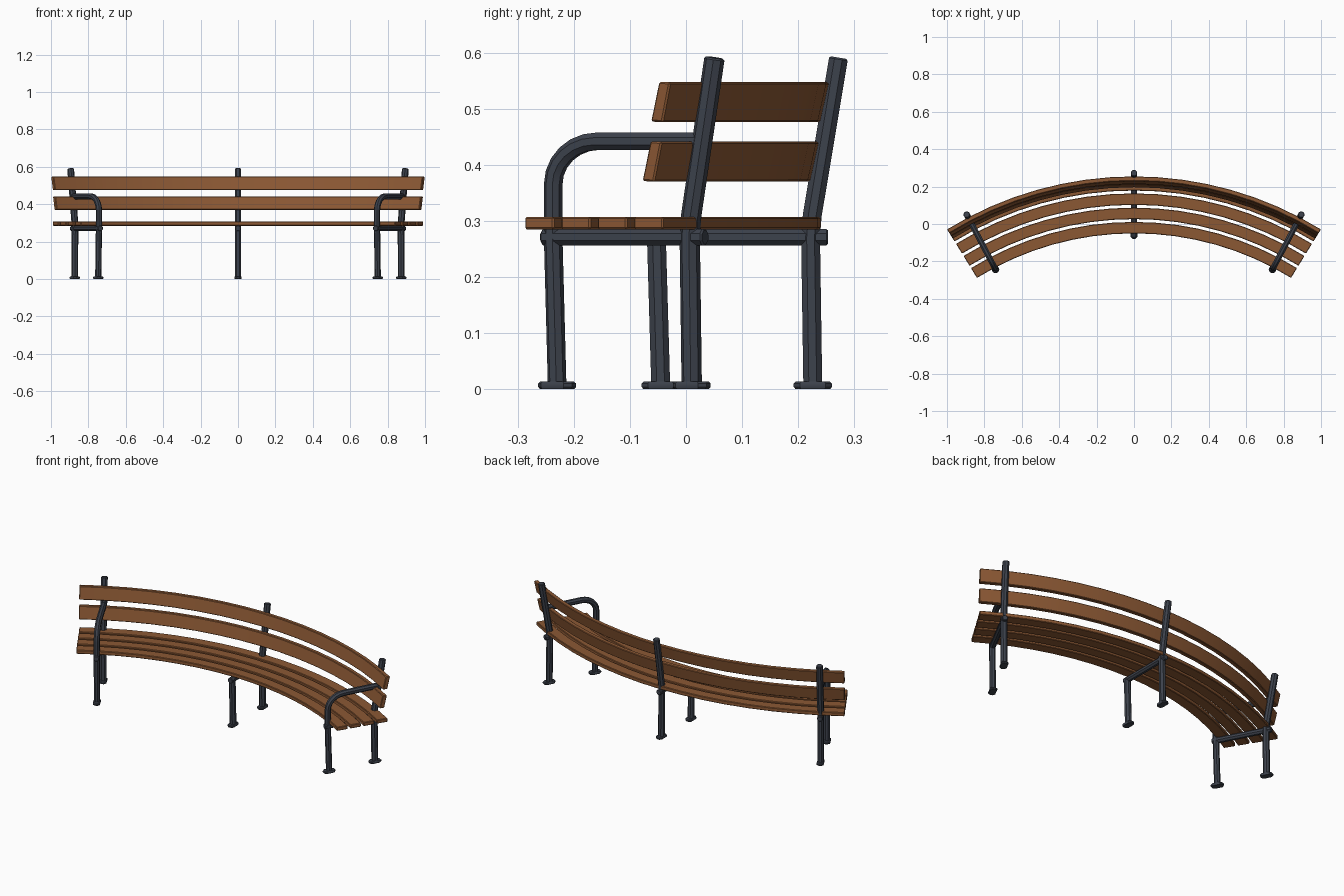
import bpy, bmesh, math
from mathutils import Vector

if "Cube" in bpy.data.objects:
    bpy.data.objects.remove(bpy.data.objects["Cube"])

CENTRE_Y = -1.65                      # centre of the bench's arc
HALF_ARC = math.radians(31.65)        # half sweep of the slats
FRAME_ANGLE = math.radians(27.75)     # angle of the two end frames
TUBE = 0.0175


def material(name, colour):
    m = bpy.data.materials.new(name)
    m.diffuse_color = (*colour, 1)
    m.use_nodes = True
    m.node_tree.nodes["Principled BSDF"].inputs["Base Color"].default_value = m.diffuse_color
    return m


wood = material("brown_wood", (0.26, 0.098, 0.034))
metal = material("dark_grey_metal", (0.046, 0.054, 0.072))


def polar(r, a, z):
    """Radius and angle about the arc centre to world position."""
    return Vector((r * math.sin(a), CENTRE_Y + r * math.cos(a), z))


def finish(name, bm, mat, bevel=0):
    bmesh.ops.recalc_face_normals(bm, faces=bm.faces)
    if bevel:
        edges = [e for e in bm.edges if e.calc_face_angle(0) > math.radians(40)]
        bmesh.ops.bevel(bm, geom=edges, offset=bevel, segments=1,
                        affect='EDGES', profile=0.5)
    mesh = bpy.data.meshes.new(name)
    bm.to_mesh(mesh)
    bm.free()
    mesh.materials.append(mat)
    ob = bpy.data.objects.new(name, mesh)
    bpy.context.collection.objects.link(ob)
    bpy.context.view_layer.objects.active = ob
    ob.select_set(True)
    bpy.ops.object.shade_smooth_by_angle(angle=math.radians(30))
    ob.select_set(False)
    return ob


def loft(bm, rings):
    """Skin a list of closed rings and cap both ends."""
    rings = [[bm.verts.new(p) for p in ring] for ring in rings]
    n = len(rings[0])
    for a, b in zip(rings, rings[1:]):
        for i in range(n):
            j = (i + 1) % n
            bm.faces.new((a[i], a[j], b[j], b[i]))
    bm.faces.new(rings[0])
    bm.faces.new(rings[-1])


def slat(name, section, segments=16):
    """Sweep a (radius, z) section along the arc."""
    bm = bmesh.new()
    loft(bm, [[polar(r, HALF_ARC * (2 * k / segments - 1), z) for r, z in section]
              for k in range(segments + 1)])
    finish(name, bm, wood, bevel=0.003)


def tube(name, angle, path, radius=TUBE, sides=8, chamfer=0.003):
    """Round tube along a (radius, z) path in the upright plane at an angle."""
    pts = [Vector(p) for p in path]
    d0 = (pts[1] - pts[0]).normalized()
    d1 = (pts[-1] - pts[-2]).normalized()
    # chamfered ends
    stations = [(pts[0], radius - chamfer), (pts[0] + d0 * chamfer, radius)]
    stations += [(p, radius) for p in pts[1:-1]]
    stations += [(pts[-1] - d1 * chamfer, radius), (pts[-1], radius - chamfer)]
    side = Vector((math.cos(angle), -math.sin(angle), 0))
    rings = []
    for i, (p, rad) in enumerate(stations):
        t = (stations[min(i + 1, len(stations) - 1)][0]
             - stations[max(i - 1, 0)][0]).normalized()
        normal = Vector((-t.y, t.x))
        ring = []
        for k in range(sides):
            a = math.tau * (k + 0.5) / sides
            q = p + normal * (rad * 1.04 * math.cos(a))
            ring.append(polar(q.x, angle, q.y) + side * (rad * 1.04 * math.sin(a)))
        rings.append(ring)
    bm = bmesh.new()
    loft(bm, rings)
    finish(name, bm, metal)


def foot_plate(name, angle, r):
    """Long flat foot with clipped corners, pointing along the radius."""
    L, W, c = 0.034, 0.019, 0.011
    outline = [(L, W - c), (L - c, W), (c - L, W), (-L, W - c),
               (-L, c - W), (c - L, -W), (L - c, -W), (L, c - W)]
    side = Vector((math.cos(angle), -math.sin(angle), 0))
    bm = bmesh.new()
    loft(bm, [[polar(r + u * s, angle, z) + side * (v * s) for u, v in outline]
              for z, s in ((0, 0.9), (0.004, 1), (0.01, 1), (0.014, 0.88))])
    finish(name, bm, metal)


# Seat slats
WIDTH, PITCH = 0.061, 0.0763
for i in range(4):
    r = 1.6 + i * PITCH
    slat(f"seat_slat_{i + 1}",
         [(r, 0.285), (r + WIDTH, 0.285), (r + WIDTH, 0.307), (r, 0.307)])

# Leaning backrest slats
for name, r, z in (("lower_back_slat", 1.846, 0.371), ("upper_back_slat", 1.864, 0.477)):
    slat(name, [(r, z), (r + 0.025, z - 0.001), (r + 0.041, z + 0.07), (r + 0.017, z + 0.071)])

# Frames: left, middle, right
for label, angle in (("left", -FRAME_ANGLE), ("middle", 0), ("right", FRAME_ANGLE)):
    tube(f"{label}_back_post", angle,
         [(1.876, 0.004), (1.872, 0.27), (1.875, 0.31), (1.922, 0.591)])
    tube(f"{label}_seat_bar", angle, [(1.577, 0.271), (1.903, 0.271)], radius=0.0155)
    foot_plate(f"{label}_back_foot", angle, 1.876)
    foot_plate(f"{label}_front_foot", angle, 1.605)
    leg = [(1.605, 0.004), (1.597, 0.27)]
    if angle:
        # front leg bends over into the armrest
        leg += [(1.597, 0.365)]
        leg += [(1.687 - 0.09 * math.cos(t), 0.365 + 0.077 * math.sin(t))
                for t in (math.radians(15 * k) for k in range(1, 7))]
        leg += [(1.895, 0.442)]
        tube(f"{label}_front_leg_and_armrest", angle, leg, radius=0.016)
    else:
        leg[-1] = (1.597, 0.28)
        tube("middle_front_leg", angle, leg)
